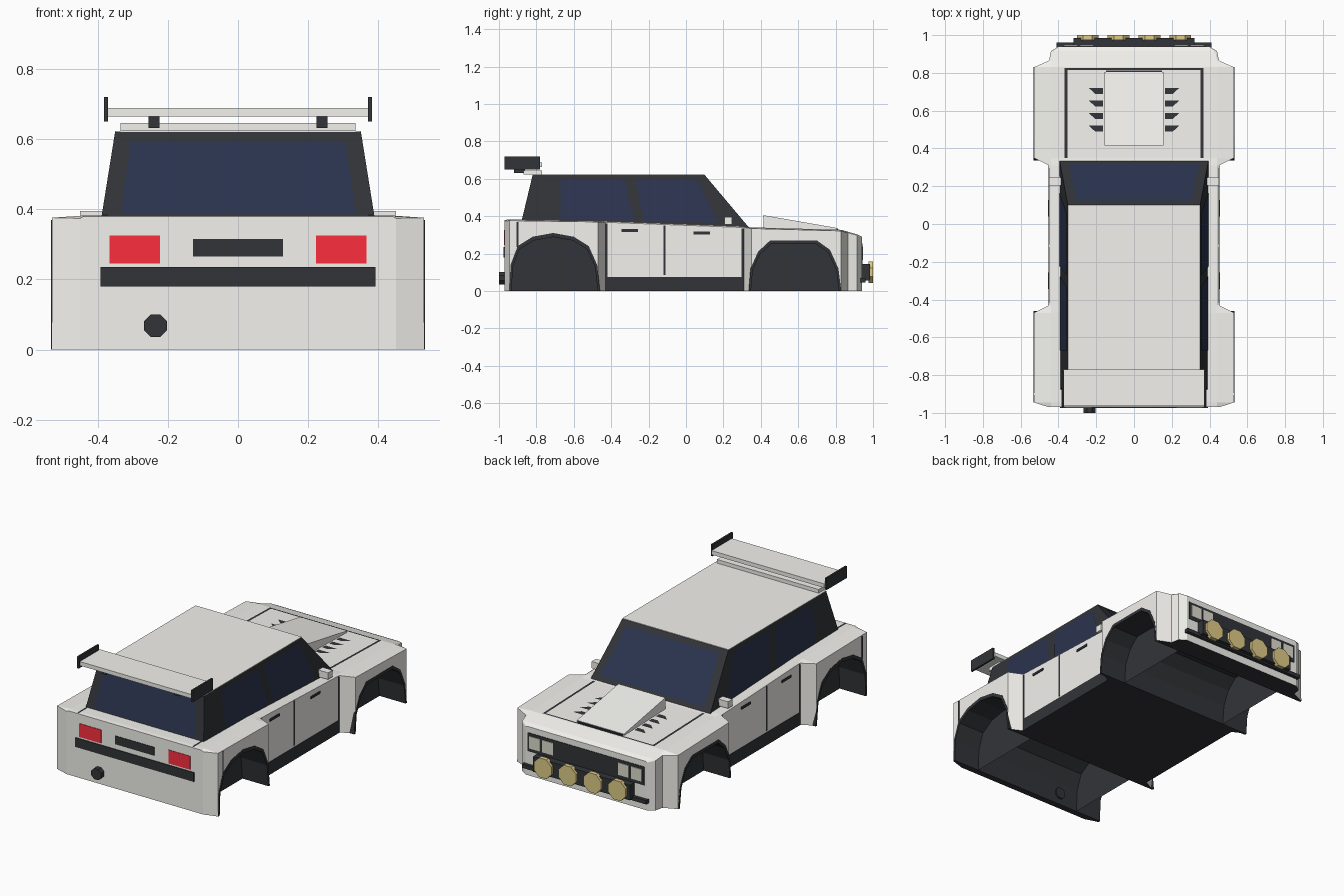
import bpy, bmesh, math
from mathutils import Vector

if "Cube" in bpy.data.objects:
    bpy.data.objects.remove(bpy.data.objects["Cube"])


def material(name, rgb):
    m = bpy.data.materials.new(name)
    m.diffuse_color = [(c / 255) ** 2.2 for c in rgb] + [1]
    m.use_nodes = True
    m.node_tree.nodes["Principled BSDF"].inputs["Base Color"].default_value = m.diffuse_color
    return m


PAINT = material("paint", (243, 242, 237))
DARK = material("dark_trim", (53, 55, 58))
GLASS = material("glass", (47, 55, 80))
RED = material("red_lens", (252, 50, 64))
LAMP = material("pale_lens", (222, 220, 204))
YELLOW = material("yellow_lens", (222, 202, 135))


def mesh(name, verts, faces, mat, mirror=False, solid=True):
    bm = bmesh.new()
    vs = [bm.verts.new(v) for v in verts]
    for f in faces:
        bm.faces.new([vs[i] for i in f])
    if solid:
        bmesh.ops.recalc_face_normals(bm, faces=bm.faces)
    else:  # open panel: make it face outward
        for f in bm.faces:
            f.normal_update()
            if f.normal.dot(f.calc_center_median() - Vector((0, 0, .2))) < 0:
                f.normal_flip()
    me = bpy.data.meshes.new(name)
    bm.to_mesh(me)
    bm.free()
    me.materials.append(mat)
    ob = bpy.data.objects.new(name, me)
    bpy.context.collection.objects.link(ob)
    if mirror:
        ob.modifiers.new("mirror", 'MIRROR').use_mirror_merge = False
    return ob


def prism(name, pts, axis, a, b, mat, mirror=False):
    put = {'x': lambda p, t: (t, p[0], p[1]), 'y': lambda p, t: (p[0], t, p[1])}[axis]
    n = len(pts)
    faces = [range(n), range(n, 2 * n)]
    faces += [(i, (i + 1) % n, n + (i + 1) % n, n + i) for i in range(n)]
    return mesh(name, [put(p, t) for t in (a, b) for p in pts], faces, mat, mirror)


def box(name, x, y, z, mat, mirror=False):
    return prism(name, [(y[0], z[0]), (y[1], z[0]), (y[1], z[1]), (y[0], z[1])],
                 'x', x[0], x[1], mat, mirror)


def panel(name, pts, mat, mirror=False):
    return mesh(name, pts, [range(len(pts))], mat, mirror, solid=False)


def octagon(cx, cz, r):
    return [(cx + r * math.cos(math.pi * (i + .5) / 4), cz + r * math.sin(math.pi * (i + .5) / 4))
            for i in range(8)]


# Lower body lofted along y: (y, half width, top height)
ST = [(-.97, .45, .38), (-.945, .53, .382), (-.47, .53, .375), (-.43, .45, .373),
      (.31, .45, .345), (.35, .53, .34), (.83, .53, .327), (.865, .45, .317),
      (.915, .44, .303), (.94, .40, .29)]


def top(y):
    for (y0, _, z0), (y1, _, z1) in zip(ST, ST[1:]):
        if y <= y1:
            return z0 + (z1 - z0) * (y - y0) / (y1 - y0)
    return ST[-1][2]


verts, faces = [], []
for y, w, z in ST:
    xi = min(.44, w - .01)
    verts += [(-w, y, 0), (-w, y, z - .006), (-xi, y, z), (xi, y, z), (w, y, z - .006), (w, y, 0)]
for k in range(len(ST) - 1):
    for i in range(6):
        j = (i + 1) % 6
        faces.append((6 * k + i, 6 * k + j, 6 * k + 6 + j, 6 * k + 6 + i))
faces += [range(6), range(len(verts) - 6, len(verts))]
body = mesh("lower_body", verts, faces, PAINT)
body.data.materials.append(DARK)
for p in body.data.polygons:
    if p.normal.z < -.9:
        p.material_index = 1

# Wheel wells: full-width tunnels closed by inner walls, with dark flares
ARCHES = {
    "rear": [(-.944, 0), (-.938, .14), (-.9, .24), (-.82, .29), (-.71, .31),
             (-.6, .29), (-.52, .24), (-.475, .14), (-.46, 0)],
    "front": [(.335, 0), (.345, .12), (.385, .21), (.45, .27), (.70, .27),
              (.77, .22), (.815, .12), (.83, 0)]}
for end, outer in ARCHES.items():
    cy = (outer[0][0] + outer[-1][0]) / 2
    inner = [(cy + (y - cy) * .95, z * .93) for y, z in outer]
    prism(end + "_arch_flare", outer + inner[::-1], 'x', .50, .532, DARK, True)
    panel(end + "_well_wall", [(.36, y, z) for y, z in inner], DARK, True)
    c = prism("well_cutter", [(inner[0][0], -.1)] + inner + [(inner[-1][0], -.1)],
              'x', -.7, .7, PAINT)
    c.data.materials.append(DARK)
    for p in c.data.polygons:
        p.material_index = 1
    c.hide_render = True
    m = body.modifiers.new("well", 'BOOLEAN')
    m.operation, m.solver, m.object = 'DIFFERENCE', 'EXACT', c
    bpy.context.view_layer.objects.active = body
    bpy.ops.object.modifier_apply(modifier=m.name)
    bpy.data.objects.remove(c)

# Cabin with painted roof
ring = [(-.39, -.88, .37), (.39, -.88, .37), (.395, .34, .335), (-.395, .34, .335),
        (-.35, -.82, .62), (.35, -.82, .62), (.35, .10, .62), (-.35, .10, .62)]
mesh("cabin", ring, [(0, 1, 2, 3), (4, 5, 6, 7), (0, 1, 5, 4), (1, 2, 6, 5),
                     (2, 3, 7, 6), (3, 0, 4, 7)], DARK)
box("roof", (-.35, .35), (-.82, .10), (.616, .623), PAINT)


# Windows laid on the cabin planes
def side(y, z):
    return (.398 - (z - .345) * .044 / .275, y, z)


panel("rear_side_window", [side(*p) for p in
      [(-.67, .385), (-.67, .597), (-.33, .597), (-.275, .376)]], GLASS, True)
panel("front_side_window", [side(*p) for p in
      [(-.225, .374), (-.27, .597), (.06, .597), (.17, .365)]], GLASS, True)
panel("rear_window", [(x, -.883 + (z - .37) * .06 / .25, z) for x, z in
      [(-.335, .387), (.335, .387), (.305, .595), (-.305, .595)]], GLASS)
panel("windshield", [(x, .345 - (z - .335) * .24 / .285, z) for x, z in
      [(-.345, .365), (.345, .365), (.305, .597), (-.305, .597)]], GLASS)

# Roof spoiler
box("spoiler_lip", (-.335, .335), (-.87, -.77), (.623, .645), PAINT)
box("spoiler_wing", (-.372, .372), (-.96, -.77), (.664, .688), PAINT)
box("spoiler_end_plate", (.37, .381), (-.97, -.78), (.65, .72), DARK, True)
box("spoiler_strut", (.223, .255), (-.92, -.86), (.632, .668), DARK, True)

# Tail details
box("tail_light", (.222, .366), (-.973, -.96), (.245, .325), RED, True)
box("tail_plate", (-.128, .128), (-.973, -.96), (.265, .315), DARK)
box("rear_bumper_strip", (-.391, .391), (-.975, -.96), (.18, .235), DARK)
prism("exhaust", octagon(-.235, .068, .035), 'y', -1, -.92, DARK)

# Door details
box("rocker", (.42, .453), (-.43, .31), (0, .075), DARK, True)
for y, z0, z1 in [(-.115, .085, .362), (-.425, .075, .372), (.303, .075, .345)]:
    box("door_seam", (.44, .452), (y - .006, y + .006), (z0, z1 - .012), DARK, True)
for y, z in [(-.3, .323), (.083, .31)]:
    box("door_handle", (.44, .455), (y - .044, y + .044), (z - .007, z + .007), DARK, True)
box("rear_fender_seam", (.51, .532), (-.905, -.895), (.235, .37), DARK, True)
box("mirror", (.37, .45), (.205, .247), (.355, .395), PAINT, True)


# Seams on the deck and hood
def on_top(x, y, h=.002):
    return (x, y, top(y) + h)


panel("hood_side_seam", [on_top(*p) for p in
      [(.353, .35), (.367, .35), (.367, .825), (.353, .825)]], DARK, True)
panel("hood_front_seam", [on_top(*p) for p in
      [(-.36, .815), (.36, .815), (.36, .825), (-.36, .825)]], DARK)
panel("deck_seam", [on_top(*p) for p in
      [(.372, -.965), (.384, -.965), (.384, -.875), (.372, -.875)]], DARK, True)

# Hood scoop and vents
prism("hood_scoop", [(.415, .32), (.415, .405), (.805, .337), (.805, .31)],
      'x', -.155, .155, PAINT)
box("scoop_opening", (-.148, .148), (.79, .812), (.315, .335), DARK)
for y in (.505, .572, .638, .705):
    panel("hood_vent", [on_top(*p) for p in
          [(.165, y - .016), (.205, y - .016), (.24, y + .016), (.165, y + .016)]], DARK, True)

# Nose: grille, headlights, splitter and lamp bar
box("grille", (-.385, .385), (.92, .943), (.145, .255), DARK)
for x in (.215, .3):
    box("headlight", (x, x + .07), (.93, .947), (.165, .238), LAMP, True)
box("splitter", (-.41, .41), (.92, .96), (.045, .068), DARK)
box("lamp_bar", (-.32, .32), (.935, .985), (.055, .145), DARK)
for x in (.082, .245):
    prism("round_lamp", octagon(x, .1, .062), 'y', .975, 1, YELLOW, True)
